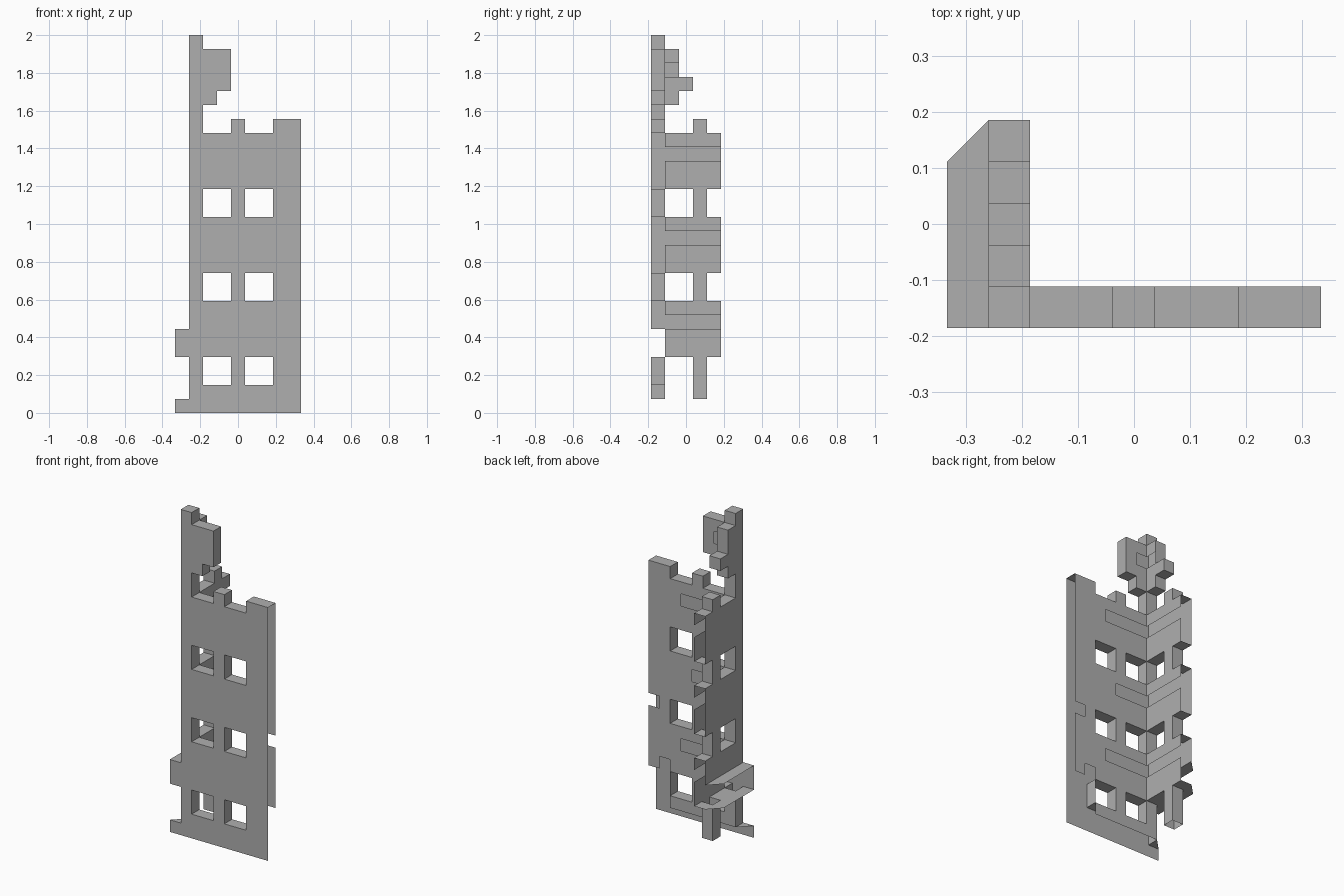
import bpy
import bmesh

cube = bpy.data.objects.get("Cube")
if cube:
    bpy.data.objects.remove(cube, do_unlink=True)

U = 2 / 27          # one block
OX, OY = -4.5, -2.5  # grid corner in blocks

stone = bpy.data.materials.new("grey stone")
stone.use_nodes = True
colour = (0.43, 0.43, 0.43, 1)
stone.diffuse_color = colour
stone.node_tree.nodes["Principled BSDF"].inputs["Base Color"].default_value = colour


def build(name, polygons):
    """Make a flat-shaded sheet object from polygons given in blocks."""
    bm = bmesh.new()
    for poly in polygons:
        bm.faces.new([bm.verts.new(((x + OX) * U, (y + OY) * U, z * U)) for x, y, z in poly])
    bmesh.ops.remove_doubles(bm, verts=bm.verts, dist=0.001)
    bmesh.ops.dissolve_limit(bm, angle_limit=0.01, verts=bm.verts, edges=bm.edges)
    mesh = bpy.data.meshes.new(name)
    bm.to_mesh(mesh)
    bm.free()
    mesh.materials.append(stone)
    obj = bpy.data.objects.new(name, mesh)
    bpy.context.collection.objects.link(obj)
    return obj


def box(x0, x1, y0, y1, z0, z1):
    return {(x, y, z) for x in range(x0, x1) for y in range(y0, y1) for z in range(z0, z1)}


# Solid masonry of the two wings and the tall corner
solid = box(1, 9, 0, 1, 1, 20) | box(1, 2, 1, 5, 1, 20) | box(1, 2, 0, 1, 20, 27)

# Window openings on three storeys
for z in (2, 8, 14):
    for x in (2, 5):
        solid -= box(x, x + 2, 0, 1, z, z + 2)
    for y in (1, 4):
        solid -= box(1, 2, y, min(y + 2, 5), z, z + 2)
for y in (1, 4):
    solid -= box(1, 2, y, min(y + 2, 5), 1, 2)

# Broken stubs along the top
solid |= box(4, 5, 0, 1, 20, 21) | box(7, 9, 0, 1, 20, 21) | box(1, 2, 3, 4, 20, 21)
# Fragments hanging off the tall corner
solid |= box(2, 4, 0, 1, 23, 26) | box(2, 3, 0, 1, 22, 23)
solid |= box(1, 2, 1, 2, 22, 26) | box(1, 2, 2, 3, 23, 24)

# Where each floor was tied in: block height -> end of the slot in the front wing
floor_slots = {6: 6, 12: 5, 18: 6, 24: 3}


def is_open(cell, d):
    """True where the masonry skin is missing."""
    x, y, z = cell
    if d == (1, 0, 0):
        return x == 8 or (x == 1 and y > 0 and z in floor_slots)
    if d == (-1, 0, 0):
        return x == 1 and z in (4, 5)
    if d == (0, 0, -1):
        return z == 1
    if d == (0, 1, 0):
        if y == 4:
            return True
        if y == 0 and x > 1:
            return (x < floor_slots.get(z, 0) or (x == 8 and (z == 9 or z < 4))
                    or (x == 7 and z < 5))
    return False


def skin(cells):
    """Exposed block faces, wound outwards."""
    polygons = []
    for cell in sorted(cells):
        for axis in range(3):
            for side in (0, 1):
                d = [0, 0, 0]
                d[axis] = 2 * side - 1
                d = tuple(d)
                if tuple(c + s for c, s in zip(cell, d)) in solid or is_open(cell, d):
                    continue
                a, b = (axis + 1) % 3, (axis + 2) % 3
                quad = []
                for i, j in ((0, 0), (1, 0), (1, 1), (0, 1)):
                    p = list(cell)
                    p[axis] += side
                    p[a] += i
                    p[b] += j
                    quad.append(tuple(p))
                polygons.append(quad if side else quad[::-1])
    return polygons


build("front_wall", skin({c for c in solid if c[1] == 0}))
build("side_wall", skin({c for c in solid if c[1] > 0}))

# Hollow string course with a mitred end along the side wall
ledge = [(0, 0), (1, 0), (1, 5), (0, 4)]
build("side_ledge", [
    [(x, y, 6) for x, y in ledge],
    [(x, y, 4) for x, y in reversed(ledge)],
    [(0, 0, 4), (1, 0, 4), (1, 0, 6), (0, 0, 6)],
])

# Thin plinth face at the foot of the front, with its mitred cap
build("plinth", [
    [(0, 0, 0), (9, 0, 0), (9, 0, 1), (0, 0, 1)],
    [(0, 0, 1), (1, 0, 1), (1, 1, 1)],
])
